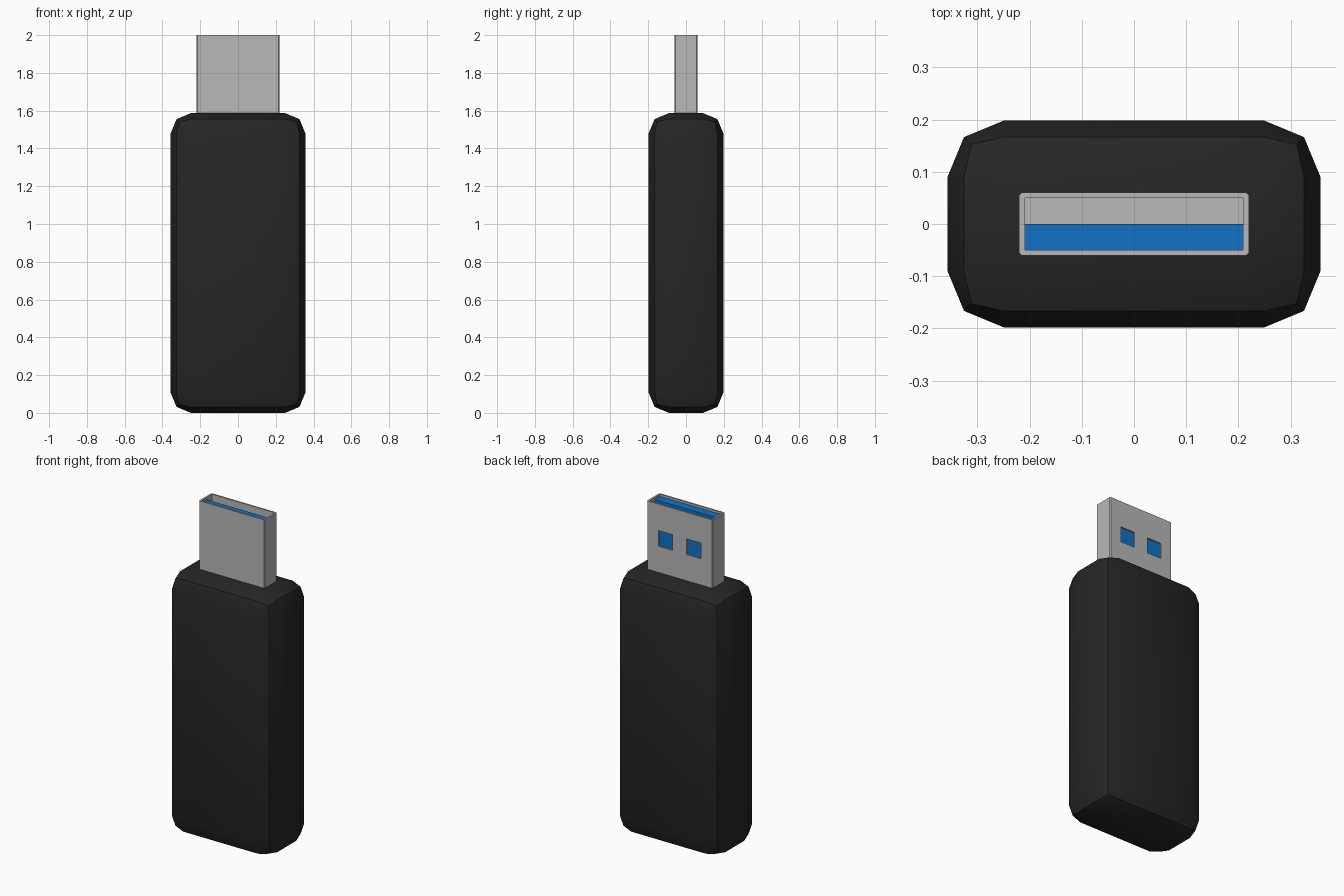
import bpy
import bmesh
from mathutils import Vector, Matrix
from math import radians

if "Cube" in bpy.data.objects:
    bpy.data.objects.remove(bpy.data.objects["Cube"], do_unlink=True)


def material(name, rgb):
    mat = bpy.data.materials.new(name)
    mat.use_nodes = True
    mat.diffuse_color = (*rgb, 1)
    mat.node_tree.nodes["Principled BSDF"].inputs["Base Color"].default_value = (*rgb, 1)
    return mat


black = material("black plastic", (0.019, 0.019, 0.019))
grey = material("grey metal", (0.48, 0.48, 0.48))
blue = material("blue plastic", (0.005, 0.17, 0.56))


def box(name, low, high, mat, bevel=0, segments=1, upright_only=False):
    """Box between two corners, optionally with bevelled edges."""
    low, high = Vector(low), Vector(high)
    bm = bmesh.new()
    place = Matrix.Translation((low + high) / 2) @ Matrix.Diagonal((*(high - low), 1))
    bmesh.ops.create_cube(bm, size=1, matrix=place)
    if bevel:
        edges = [e for e in bm.edges if not upright_only
                 or abs(e.verts[0].co.z - e.verts[1].co.z) > 0.01]
        bmesh.ops.bevel(bm, geom=edges, offset=bevel, segments=segments,
                        profile=0.5, affect='EDGES')
    mesh = bpy.data.meshes.new(name)
    bm.to_mesh(mesh)
    bm.free()
    mesh.materials.append(mat)
    obj = bpy.data.objects.new(name, mesh)
    bpy.context.collection.objects.link(obj)
    return obj


def activate(obj):
    bpy.ops.object.select_all(action='DESELECT')
    obj.select_set(True)
    bpy.context.view_layer.objects.active = obj


def cut(obj, low, high):
    """Subtract a box from an object and discard the cutter."""
    cutter = box("cutter", low, high, grey)
    cutter.hide_render = True
    mod = obj.modifiers.new("cut", 'BOOLEAN')
    mod.operation = 'DIFFERENCE'
    mod.solver = 'EXACT'
    mod.object = cutter
    activate(obj)
    bpy.ops.object.modifier_apply(modifier=mod.name)
    bpy.data.objects.remove(cutter, do_unlink=True)


# Casing with chunky two-step bevels
casing = box("casing", (-0.357, -0.198, 0), (0.357, 0.198, 1.587), black, 0.108, 2)
activate(casing)
bpy.ops.object.shade_smooth_by_angle(angle=radians(30))

# Hollow metal plug shell, with two square windows in the back
shell = box("plug_shell", (-0.22, -0.06, 1.55), (0.22, 0.06, 2), grey, 0.005, 1, True)
cut(shell, (-0.209, -0.05, 1.6), (0.209, 0.05, 2.1))
for side in (-1, 1):
    x = side * 0.095
    cut(shell, (x - 0.048, 0.03, 1.745), (x + 0.048, 0.1, 1.84))

# Contact tongue against the front wall of the plug
box("contact_tongue", (-0.209, -0.05, 1.59), (0.209, 0, 1.987), blue)
